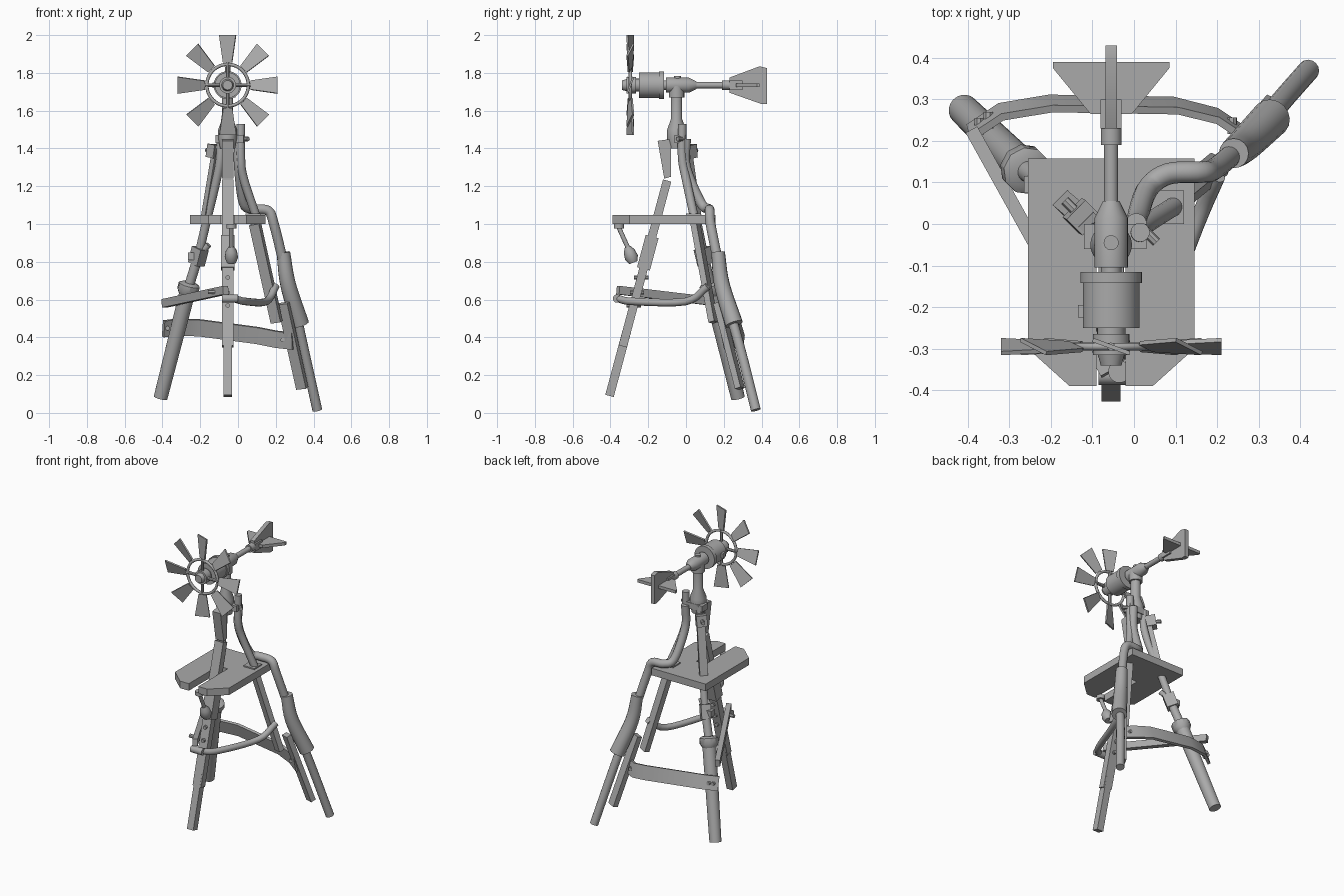
import bpy, bmesh, math
from mathutils import Vector, Matrix

old_cube = bpy.data.objects.get("Cube")
if old_cube:
    bpy.data.objects.remove(old_cube)

grey = bpy.data.materials.new("plain_grey")
grey.use_nodes = True
grey.diffuse_color = (.4, .4, .4, 1)
grey.node_tree.nodes["Principled BSDF"].inputs["Base Color"].default_value = (.4, .4, .4, 1)

RIGHT, BACK, UP = Vector((1, 0, 0)), Vector((0, 1, 0)), Vector((0, 0, 1))
DIAGONAL = RIGHT - BACK


def finish(name, bm):
    bmesh.ops.recalc_face_normals(bm, faces=bm.faces[:])
    mesh = bpy.data.meshes.new(name)
    bm.to_mesh(mesh)
    bm.free()
    mesh.materials.append(grey)
    part = bpy.data.objects.new(name, mesh)
    bpy.context.collection.objects.link(part)
    bpy.ops.object.select_all(action="DESELECT")
    part.select_set(True)
    bpy.context.view_layer.objects.active = part
    bpy.ops.object.shade_smooth_by_angle(angle=math.radians(35))


def circle(sides):
    angles = [math.tau * i / sides for i in range(sides)]
    return [(math.cos(angle), math.sin(angle)) for angle in angles]


def sweep(name, path, section, sizes, side, axis=None):
    """Skin a section along a path and cap both ends."""
    bm, rings = bmesh.new(), []
    path = [Vector(point) for point in path]
    last = len(path) - 1
    for i, point in enumerate(path):
        tangent = axis if axis is not None else path[min(i + 1, last)] - path[max(i - 1, 0)]
        tangent = tangent.normalized()
        side = (side - tangent * side.dot(tangent)).normalized()
        across = tangent.cross(side)
        rings.append([bm.verts.new(point + (side * a + across * b) * sizes[i]) for a, b in section])
    for lower, upper in zip(rings, rings[1:]):
        for i in range(len(section)):
            bm.faces.new((lower[i - 1], lower[i], upper[i], upper[i - 1]))
    bm.faces.new(rings[0])
    bm.faces.new(rings[-1])
    finish(name, bm)


def rounded(points, steps=5):
    """Smooth curve passing through the points."""
    points = [Vector(point) for point in points]
    points = [2 * points[0] - points[1], *points, 2 * points[-1] - points[-2]]
    curve = []
    for a, b, c, d in zip(points, points[1:], points[2:], points[3:]):
        for i in range(steps):
            t = i / steps
            bend = (2 * a - 5 * b + 4 * c - d) * t ** 2 + (3 * (b - c) + d - a) * t ** 3
            curve.append(b + ((c - a) * t + bend) / 2)
    return curve + [points[-2]]


def pipe(name, points, radius, growth=0):
    path = rounded(points)
    sizes = [radius + growth * i / len(path) for i in range(len(path))]
    sweep(name, path, circle(16), sizes, DIAGONAL)


def rod(name, start, end, radius, end_radius=None, sides=20):
    sweep(name, [start, end], circle(sides), [radius, end_radius or radius], Vector((.3, -.2, 1)))


def turned(name, origin, axis, profile, sides=28):
    """Solid of revolution from (distance, radius) pairs."""
    path = [origin + axis * distance for distance, radius in profile]
    sweep(name, path, circle(sides), [radius for distance, radius in profile], DIAGONAL + UP / 2, axis)


def beam(name, path, width, depth, side=RIGHT):
    w, d = width / 2, depth / 2
    sweep(name, path, [(-w, -d), (w, -d), (w, d), (-w, d)], [1] * len(path), side)


def bolt(name, center, direction, length=.04):
    center, half = Vector(center), direction.normalized() * length / 2
    rod(name, center - half, center + half, .012, sides=8)


def prism(name, outline, offset):
    bm = bmesh.new()
    face = bm.faces.new([bm.verts.new(point) for point in outline])
    extruded = bmesh.ops.extrude_face_region(bm, geom=[face])["geom"]
    moved = [item for item in extruded if isinstance(item, bmesh.types.BMVert)]
    bmesh.ops.translate(bm, verts=moved, vec=offset)
    bm.faces.ensure_lookup_table()
    finish(name, bm)


def mirrored(half):
    return half + [(-x, y) for x, y in reversed(half)]


def shifted(origin, x, y, z):
    return origin + Vector((x, y, z))


# Shared landmarks
mast = Vector((-.055, -.05, 0))
shaft = Vector((mast.x, 0, 1.735))
hub = shaft - BACK * .295

# Rotor: pitched blades, spokes and ring
blade = mirrored([(.025, .12), (.047, .265)])
for i in range(8):
    turn = Matrix.Rotation(i * math.tau / 8, 3, "Y")
    pitched = turn @ Matrix.Rotation(math.radians(-20), 3, "Z")
    prism("rotor_blade", [hub + pitched @ Vector((x, -.005, z)) for x, z in blade],
          pitched @ BACK * .01)
    if i % 2 == 0:
        rod("rotor_spoke", hub, hub + turn @ UP * .12, .01, sides=8)
bpy.ops.mesh.primitive_torus_add(location=hub, rotation=(math.pi / 2, 0, 0),
                                 major_radius=.11, minor_radius=.009, minor_segments=8)
ring = bpy.context.object
ring.name = "rotor_ring"
ring.data.materials.append(grey)
bpy.ops.object.shade_smooth()

# Nacelle: hub, motor, pipe tee and tail boom
turned("rotor_hub", hub, BACK, [(-.045, .025), (-.02, .032), (-.02, .044), (.03, .044)])
rod("motor_shaft", hub, shaft - BACK * .2, .034)
rod("motor_body", shaft - BACK * .25, shaft - BACK * .13, .068, sides=32)
rod("motor_rim", shaft - BACK * .142, shaft - BACK * .116, .074, sides=32)
rod("motor_neck", shaft - BACK * .12, shaft - BACK * .1, .025)
turned("tee_body", shaft, BACK, [(-.105, .04), (.015, .04), (.055, .02)])
rod("tee_cap", shaft - BACK * .045, shifted(shaft, 0, -.045, .048), .018)
rod("tail_boom", shaft, shaft + BACK * .2, .017)
rod("tail_collar", shaft + BACK * .19, shaft + BACK * .24, .025)
beam("tail_clamp", [shaft + BACK * .23, shaft + BACK * .3], .05, .05)
beam("motor_terminal", [shifted(hub, -.08, .085, 0), shifted(hub, -.05, .085, 0)], .03, .03, UP)

# Tail fins
upright = [(.23, .04), (.39, .1), (.43, .09), (.43, -.1), (.4, -.1), (.23, -.04)]
prism("tail_fin_vertical", [shifted(shaft, -.014, y, z) for y, z in upright], RIGHT * .028)
level = mirrored([(.05, .265), (.14, .375), (.14, .39)])
prism("tail_fin_horizontal", [shifted(shaft, x, y, -.01) for x, y in level], UP * .02)

# Mast and tripod head
turned("mast", mast, UP, [(1.4, .04), (1.45, .05), (1.5, .05), (1.555, .03), (1.7, .03)])
rod("mast_collar", mast + UP * 1.67, mast + UP * 1.73, .041)
beam("mast_bracket", [(-.12, -.03, 1.45), (.03, -.03, 1.45)], .04, .06, UP)
bolt("mast_bolt", (.04, -.03, 1.45), DIAGONAL)

# Platform with chamfered front corners and a slot for the front leg
half_outline = [(.035, -.08), (.035, -.39), (.1, -.39), (.2, -.3), (.2, .157)]
prism("platform", [(mast.x + x, y, 1) for x, y in mirrored(half_outline)], UP * .047)

# Front leg: box beams with a sleeve, placed by distance along one line
front_foot = Vector((mast.x, -.405, .09))
front_head = Vector((mast.x, -.1, 1.23))


def front(fraction):
    return front_foot.lerp(front_head, fraction)


beam("front_leg_foot", [front_foot, front(.3)], .046, .046)
beam("front_leg", [front(.23), front_head], .062, .045)
beam("front_leg_sleeve", [front(.59), front(.74)], .072, .07)
top_side = [(-.15, 1.44), (-.08, 1.45), (-.08, 1.25), (-.115, 1.24)]
prism("front_leg_top", [(mast.x - .03, y, z) for y, z in top_side], RIGHT * .06)
for fraction in (.42, .48, .55):
    bolt("front_leg_bolt", front(fraction), BACK, .075)

# Left leg: bent pipes, sleeve, foot pipe and timbers
pipe("left_inner_pipe", [(.015, -.02, 1.53), (.015, -.02, 1.35), (.03, 0, 1.24), (.1, .045, 1.03)], .023)
beam("pipe_foot_plate", [(.08, .04, 1.04), (.08, .04, 1.055)], .08, .08)
pipe("left_outer_pipe", [(.005, 0, 1.45), (.005, 0, 1.3), (.03, .08, 1.11), (.08, .12, 1.08),
                         (.16, .125, 1.07), (.19, .13, 1), (.24, .17, .8)], .026)
pipe("left_leg_sleeve", [(.24, .17, .85), (.265, .19, .68), (.33, .255, .47)], .036, .012)
pipe("left_leg_foot", [(.3, .225, .56), (.35, .29, .33), (.42, .37, .015)], .026)
for name, top, bottom in (("left_leg_timber", (.09, .05, 1), (.205, .145, .48)),
                          ("left_leg_lower_timber", (.24, .17, .58), (.34, .285, .13))):
    beam(name, [top, bottom], .057, .034, RIGHT - BACK * .4)

# Right leg: bent pipe, clamps, thin stem, collar and thick foot
right_joint = Vector((-.21, .095, .83))
right_collar = Vector((-.26, .13, .67))
right_foot = Vector((-.41, .275, .08))
pipe("right_upper_pipe", [(-.09, -.02, 1.46), (-.1, -.01, 1.3), (-.17, .06, 1), right_joint], .023)
beam("right_flat_bar", [(-.105, 0, 1.42), (-.17, .055, 1.03)], .05, .03, RIGHT + BACK)
beam("right_bar_clamp", [(-.12, .015, 1.42), (-.13, .02, 1.35)], .065, .055, RIGHT + BACK)
bolt("right_bar_bolt", (-.135, .025, 1.39), DIAGONAL, .09)
slope = (right_foot - right_collar).normalized()
beam("right_leg_clamp", [right_joint - slope * .045, right_joint + slope * .045], .07, .06, DIAGONAL)
beam("right_clamp_jaw", [right_joint - RIGHT * .055, right_joint + RIGHT * .02], .04, .04, UP)
rod("right_clamp_handle", right_joint, shifted(right_joint, .055, -.03, .06), .016)
rod("right_leg_stem", right_joint, right_collar, .026)
turned("right_leg_collar", right_collar, slope, [(-.02, .04), (-.01, .058), (.025, .058), (.05, .043)], 10)
rod("right_leg_foot", right_collar, right_foot, .043, .037)

# Braces between the legs
strap = [Vector(point) for point in ((-.395, .22, .445), (-.32, .27, .455), (-.2, .29, .45),
                                     (.1, .285, .41), (.2, .26, .39), (.29, .2, .38))]
beam("rear_strap", strap, .09, .018, UP - BACK * .35)
for fraction, start, end in ((.3, *strap[:2]), (.6, *strap[:2]), (.4, *strap[-2:])):
    bolt("strap_bolt", start.lerp(end, fraction), BACK)
beam("right_brace", [(-.39, .225, .58), (-.065, -.36, .65)], .045, .032, UP)
bolt("right_brace_bolt", (-.14, -.28, .64), RIGHT)
pipe("left_brace", [(-.02, -.36, .605), (.04, -.28, .59), (.15, 0, .59), (.2, .115, .67)], .02)
rod("left_brace_pin", (-.085, -.365, .605), (0, -.365, .605), .022)

# Lamp hanging below the platform
lamp = Vector((-.035, -.355, 1))
elbow = shifted(lamp, 0, .045, -.12)
rod("lamp_mount", lamp - UP * .025, lamp, .027)
rod("lamp_arm", lamp - UP * .02, elbow, .012)
turned("lamp_head", elbow, (elbow - lamp).normalized(), [(0, .015), (.025, .03), (.06, .036), (.09, .024)], 14)
